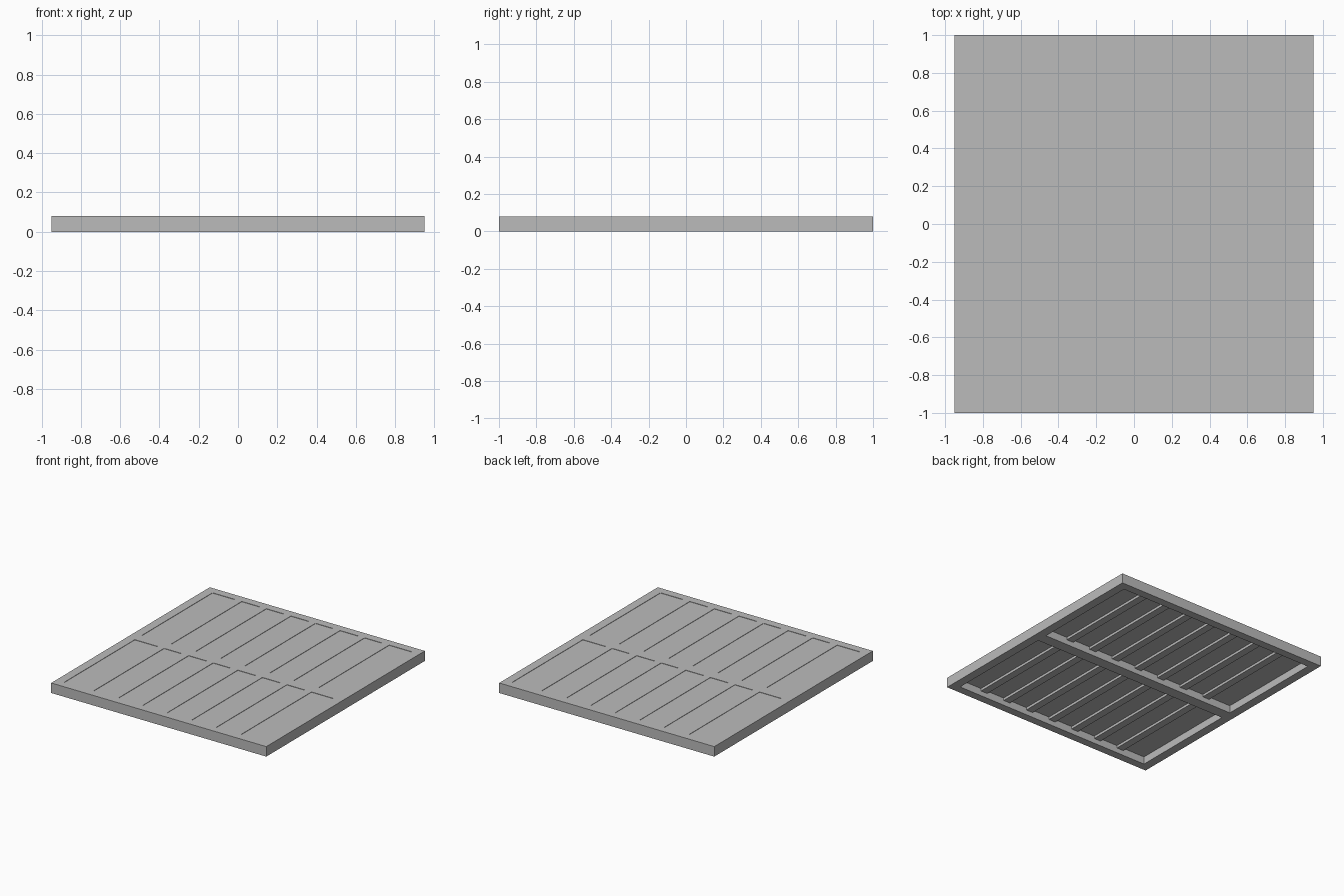
import bpy
import bmesh
from mathutils import Vector

if "Cube" in bpy.data.objects:
    bpy.data.objects.remove(bpy.data.objects["Cube"], do_unlink=True)

grey = bpy.data.materials.new("plain grey")
grey.use_nodes = True
colour = (0.5, 0.5, 0.5, 1)
grey.diffuse_color = colour
grey.node_tree.nodes["Principled BSDF"].inputs["Base Color"].default_value = colour


def box(name, low, high):
    """Axis-aligned box between two opposite corners."""
    low, high = Vector(low), Vector(high)
    bm = bmesh.new()
    bmesh.ops.create_cube(bm, size=1)
    for v in bm.verts:
        v.co = (low + high) / 2 + v.co * (high - low)
    mesh = bpy.data.meshes.new(name)
    bm.to_mesh(mesh)
    bm.free()
    mesh.materials.append(grey)
    obj = bpy.data.objects.new(name, mesh)
    bpy.context.collection.objects.link(obj)
    return obj


HALF_X, HALF_Y, TOP = 0.95, 1.0, 0.08      # outer size
IN_X, IN_Y, BEAM = 0.88, 0.935, 0.045      # frame opening and half centre beam
RIB_BOTTOM, RIB_HALF, PITCH = 0.04, 0.03, 0.217
PANEL_BOTTOM, PANEL_TOP = 0.06, 0.077

# Outer frame and centre beam
box("right_rail", (-HALF_X, -HALF_Y, 0), (-IN_X, HALF_Y, TOP))
box("left_rail", (IN_X, -HALF_Y, 0), (HALF_X, HALF_Y, TOP))
box("front_rail", (-IN_X, -HALF_Y, 0), (IN_X, -IN_Y, TOP))
box("back_rail", (-IN_X, IN_Y, 0), (IN_X, HALF_Y, TOP))
box("centre_beam", (-IN_X, -BEAM, 0), (IN_X, BEAM, TOP))

# Two bays, each with ribs and slightly sunken panels between them
rib_centres = [PITCH * i for i in range(-3, 4)]
starts = [-IN_X] + [c + RIB_HALF for c in rib_centres]
ends = [c - RIB_HALF for c in rib_centres] + [IN_X]
for bay, y0, y1 in (("front", -IN_Y, -BEAM), ("back", BEAM, IN_Y)):
    for i, c in enumerate(rib_centres):
        box(f"{bay}_rib_{i + 1}", (c - RIB_HALF, y0, RIB_BOTTOM), (c + RIB_HALF, y1, TOP))
    for i, (x0, x1) in enumerate(zip(starts, ends)):
        box(f"{bay}_panel_{i + 1}", (x0, y0, PANEL_BOTTOM), (x1, y1, PANEL_TOP))
